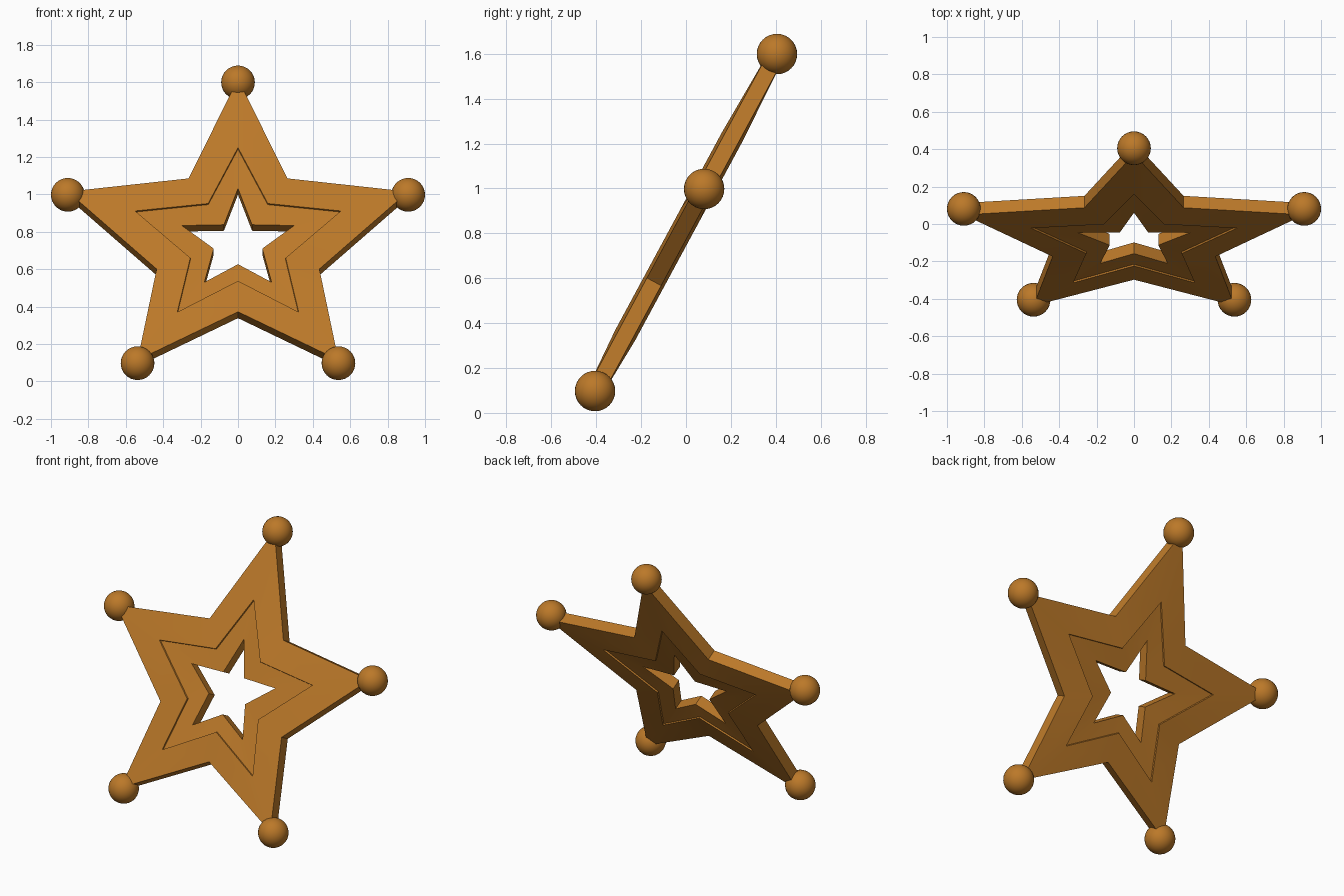
import bpy, bmesh, math
from mathutils import Vector, Matrix

cube = bpy.data.objects.get("Cube")
if cube:
    bpy.data.objects.remove(cube)

gold = bpy.data.materials.new("warm_gold")
gold.use_nodes = True
COLOUR = (0.50, 0.19, 0.022, 1)
gold.diffuse_color = COLOUR
gold.node_tree.nodes["Principled BSDF"].inputs["Base Color"].default_value = COLOUR

# Leaning plane of the star: across, up the slope, out of the front
CENTRE = Vector((0, 0, 0.848))
ACROSS = Vector((1, 0, 0))
UP = Vector((0, 0.475, 0.88)).normalized()
OUT = ACROSS.cross(UP)


def place(x, v, depth=0):
    return CENTRE + ACROSS * x + UP * v + OUT * depth


def star_outline(half):
    """Mirror a half outline (top tip to bottom notch) into a full star."""
    return half + [(-x, v) for x, v in reversed(half[1:-1])]


def finish(obj):
    obj.data.materials.append(gold)
    bpy.ops.object.select_all(action='DESELECT')
    obj.select_set(True)
    bpy.context.view_layer.objects.active = obj
    bpy.ops.object.shade_smooth_by_angle(angle=math.radians(30))


# Star outlines: rim, raised ridge, and central opening
rim = star_outline([(0, 0.853), (0.265, 0.25), (0.91, 0.17),
                    (0.435, -0.30), (0.537, -0.853), (0, -0.56)])
ridge = star_outline([(0, 0.43), (0.16, 0.09), (0.55, 0.045),
                      (0.255, -0.24), (0.325, -0.57), (0, -0.38)])
step = [(x * 0.99, (v + 0.08) * 0.99 - 0.08) for x, v in ridge]
hole = star_outline([(0, 0.19), (0.075, -0.03), (0.30, -0.035),
                     (0.13, -0.175), (0.18, -0.38), (0, -0.27)])

# Star frame: loops across the front, through the opening and over the back
front = [(rim, 0.036), (ridge, 0.05), (step, 0.041), (hole, 0.034)]
section = front + [(loop, -d) for loop, d in reversed(front)]
bm = bmesh.new()
loops = [[bm.verts.new(place(x, v, d)) for x, v in loop] for loop, d in section]
for i, a in enumerate(loops):
    b = loops[(i + 1) % len(loops)]
    for j in range(len(a)):
        k = (j + 1) % len(a)
        bm.faces.new((a[j], a[k], b[k], b[j]))
bmesh.ops.recalc_face_normals(bm, faces=bm.faces)
mesh = bpy.data.meshes.new("star_frame")
bm.to_mesh(mesh)
bm.free()
frame = bpy.data.objects.new("star_frame", mesh)
bpy.context.collection.objects.link(frame)
finish(frame)

# Ball on each tip
names = ["top", "upper_left", "lower_left", "lower_right", "upper_right"]
for name, (x, v) in zip(names, rim[::2]):
    bpy.ops.mesh.primitive_uv_sphere_add(segments=32, ring_count=16, radius=0.09,
                                         location=place(x, v))
    ball = bpy.context.object
    ball.name = name + "_ball"
    finish(ball)
